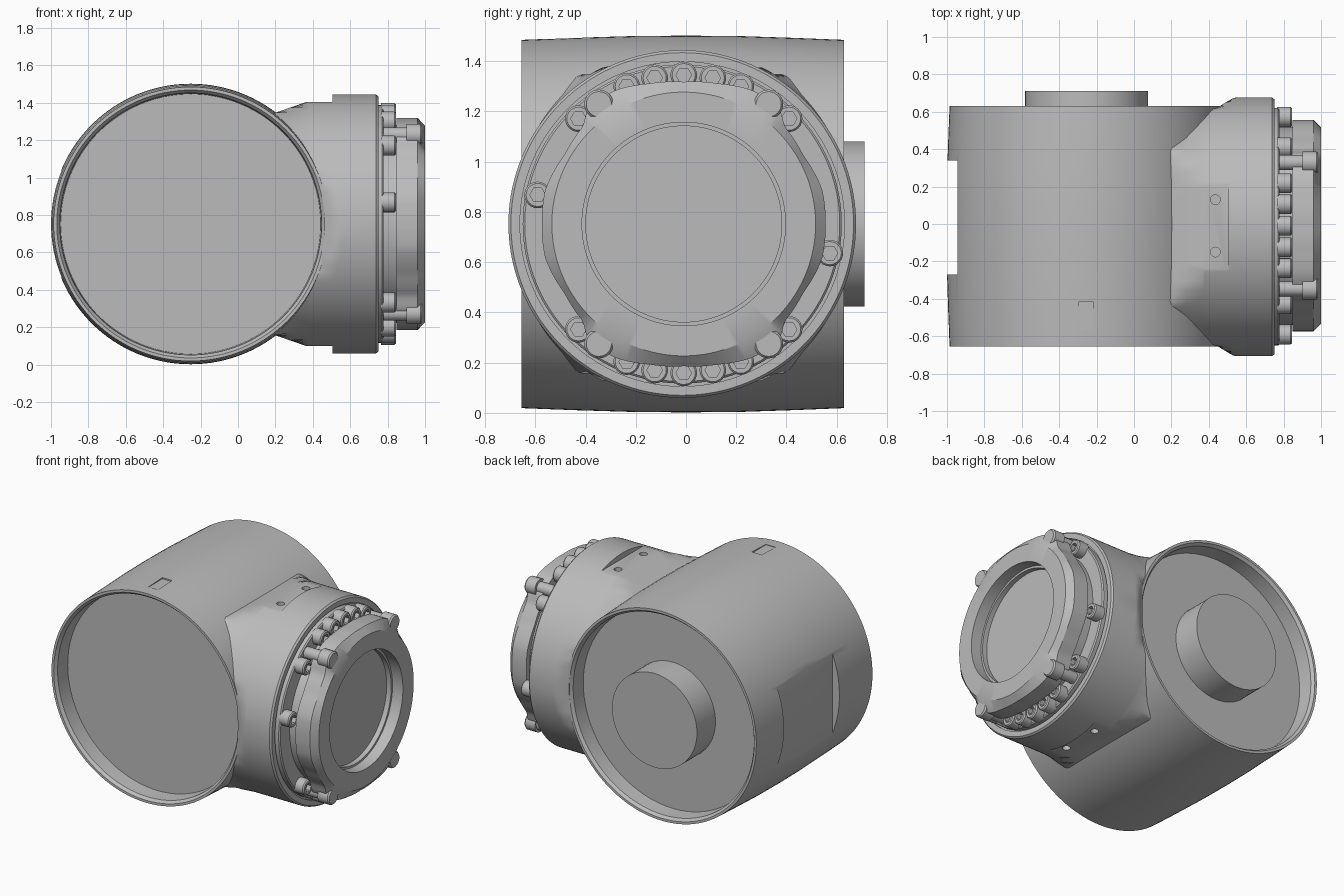
import bpy, bmesh
from math import sin, cos, radians, degrees, pi, atan2, floor
from mathutils import Vector

CZ = 0.752        # height of both axes
BX = -0.253       # housing axis in x
NY = -0.015       # neck axis in y
CY = -0.009       # cover axis in y

old = bpy.data.objects.get("Cube")
if old:
    bpy.data.objects.remove(old, do_unlink=True)

grey = bpy.data.materials.new("cast_grey")
grey.diffuse_color = (0.5, 0.5, 0.5, 1)
grey.use_nodes = True
grey.node_tree.nodes["Principled BSDF"].inputs["Base Color"].default_value = (0.5, 0.5, 0.5, 1)


def loft(name, stations, axis, centre, seg=96):
    """Capped solid from (position, radius) stations; a radius may depend on angle."""
    bm = bmesh.new()
    rings = []
    for t, r in stations:
        ring = []
        for i in range(seg):
            a = 2 * pi * i / seg
            rad = r(a) if callable(r) else r
            u, v = rad * sin(a), rad * cos(a)
            p = {"x": (t, u, v), "y": (u, t, v), "z": (u, v, t)}[axis]
            ring.append(bm.verts.new(Vector(p) + Vector(centre)))
        rings.append(ring)
    for low, high in zip(rings, rings[1:]):
        for i in range(seg):
            j = (i + 1) % seg
            bm.faces.new((low[i], low[j], high[j], high[i]))
    bm.faces.new(rings[0])
    bm.faces.new(rings[-1])
    return finish(name, bm)


def box(name, low, high):
    bm = bmesh.new()
    bmesh.ops.create_cube(bm, size=1)
    for v in bm.verts:
        v.co = [l + (c + 0.5) * (h - l) for l, h, c in zip(low, high, v.co)]
    return finish(name, bm)


def finish(name, bm):
    bmesh.ops.recalc_face_normals(bm, faces=bm.faces)
    mesh = bpy.data.meshes.new(name)
    bm.to_mesh(mesh)
    bm.free()
    mesh.materials.append(grey)
    ob = bpy.data.objects.new(name, mesh)
    bpy.context.collection.objects.link(ob)
    return ob


def activate(ob):
    bpy.ops.object.select_all(action="DESELECT")
    ob.select_set(True)
    bpy.context.view_layer.objects.active = ob


def combine(target, other, operation):
    mod = target.modifiers.new("combine", "BOOLEAN")
    mod.operation, mod.solver, mod.object = operation, "EXACT", other
    activate(target)
    bpy.ops.object.modifier_apply(modifier=mod.name)
    bpy.data.objects.remove(other, do_unlink=True)


def trimmed(radius, high, wide):
    """Circle cut flat at the top, bottom and both sides."""
    return lambda a: min(radius, high / max(abs(cos(a)), 0.01), wide / max(abs(sin(a)), 0.01))


# Barrel housing joined to the side neck
housing = loft("housing", [(-0.655, 0.733), (-0.45, 0.741), (-0.22, 0.748), (0, 0.75),
                           (0.22, 0.748), (0.43, 0.741), (0.63, 0.733)],
               "y", (BX, 0, CZ), 128)
neck = loft("neck", [(0.1, trimmed(0.73, 0.56, 0.63)), (0.2, trimmed(0.722, 0.595, 0.63)),
                     (0.28, trimmed(0.7, 0.623, 0.63)), (0.37, trimmed(0.692, 0.654, 0.63)),
                     (0.375, trimmed(0.692, 0.692, 0.63)), (0.44, trimmed(0.692, 0.692, 0.634)),
                     (0.49, trimmed(0.692, 0.692, 0.665)), (0.53, trimmed(0.692, 0.692, 0.688)),
                     (0.55, 0.692), (0.738, 0.692), (0.75, 0.682), (0.75, 0.646), (0.735, 0.646),
                     (0.735, 0.635), (0.77, 0.635), (0.778, 0.627)],
            "x", (0, NY, CZ), 160)
combine(housing, neck, "UNION")

# Recesses in the front and back of the housing
for side, edge in ((-1, 0.655), (1, 0.63)):
    recess = loft("recess", [(side * (edge - 0.125), 0.695), (side * (edge - 0.02), 0.7),
                             (side * edge, 0.716), (side * 0.8, 0.716)],
                  "y", (BX, 0, CZ), 128)
    combine(housing, recess, "DIFFERENCE")

# Flat seats with pin holes above and below the neck
for side in (-1, 1):
    seat = sorted((CZ + side * 0.653, CZ + side * 0.9))
    combine(housing, box("seat", (0.36, -0.4, seat[0]), (0.505, 0.4, seat[1])), "DIFFERENCE")
    for y in (0.13, -0.15):
        pin = loft("pin", [(side * 0.62, 0.026), (side * 0.8, 0.026)], "z", (0.435, y, CZ), 20)
        combine(housing, pin, "DIFFERENCE")

# Flat on the outer side and shallow pocket on top of the housing
combine(housing, box("flat", (-1.1, -0.27, 0.2), (-0.945, 0.34, 1.3)), "DIFFERENCE")
combine(housing, box("pocket", (-0.295, -0.57, 1.484), (-0.22, -0.415, 1.6)), "DIFFERENCE")

# Round boss at the back
parts = [housing, loft("back_boss", [(0.49, 0.329), (0.71, 0.329)], "y", (BX, 0, CZ), 64)]

OUTLINE = ((0, 0.566), (14, 0.576), (26, 0.597), (39, 0.602), (46, 0.558),
           (60, 0.549), (76, 0.568), (90, 0.565))


def cover_edge(a):
    """Cover outline, mirrored over four quarters, with ears at the corner studs."""
    fold = degrees(atan2(abs(sin(a)), abs(cos(a))))
    for (a0, r0), (a1, r1) in zip(OUTLINE, OUTLINE[1:]):
        if fold <= a1:
            break
    return r0 + (r1 - r0) * (fold - a0) / (a1 - a0)


# End cover with a round window recess
parts.append(loft("end_cover", [(0.77, 0.53), (0.848, 0.53), (0.848, cover_edge),
                                (0.96, cover_edge), (1.0, 0.525), (1.0, 0.405),
                                (0.92, 0.405), (0.92, 0.39), (0.885, 0.39)],
                  "x", (0, CY, CZ), 160))


def hexagon(a):
    step = pi / 3
    return 0.027 / cos(a - step * floor(a / step + 0.5))


def on_flange(step, radius):
    a = radians(11.25 * step)
    return (0, CY + radius * sin(a), CZ + radius * cos(a))


# Socket screws around the flange, repeated with a half turn
for step in (-7, -4, -2, -1, 0, 1, 2, 4):
    for turn in (0, 16):
        parts.append(loft("flange_screw", [(0.765, 0.053), (0.837, 0.053), (0.845, 0.046),
                                           (0.845, hexagon), (0.815, hexagon)],
                          "x", on_flange(step + turn, 0.593), 24))

# Large corner studs holding the cover
for y in (-0.338, 0.338):
    for z in (-0.477, 0.477):
        parts.append(loft("corner_stud", [(0.765, 0.04), (0.9, 0.04), (0.9, 0.058),
                                          (0.975, 0.058), (0.985, 0.05)],
                          "x", (0, CY + y, CZ + z), 32))

for ob in parts:
    activate(ob)
    bpy.ops.object.shade_smooth_by_angle(angle=radians(30))
